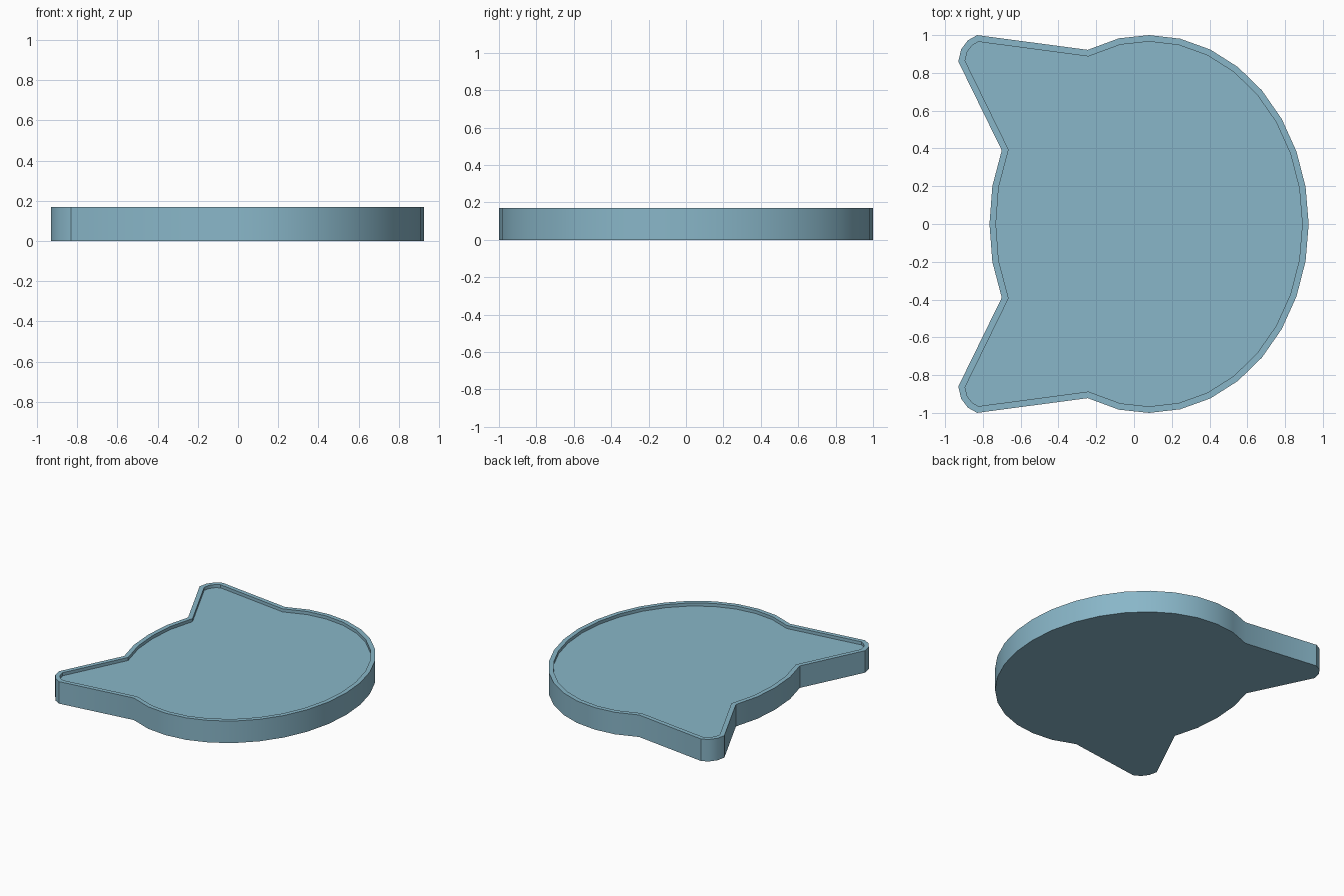
import bpy, bmesh, math
from mathutils import Vector

if "Cube" in bpy.data.objects:
    bpy.data.objects.remove(bpy.data.objects["Cube"])

HEIGHT, FLOOR, RIM = 0.17, 0.146, 0.034


def head_point(i):
    # point i on the 32-sided oval head
    a = 2 * math.pi * i / 32
    return (0.08 + 0.845 * math.cos(a), math.sin(a))


# Half outline: oval side, pointed ear with rounded tip, then brow
ear = [(-0.245, 0.922), (-0.78, 0.993), (-0.83, 1.0), (-0.88, 0.972),
       (-0.915, 0.925), (-0.93, 0.86), (-0.70, 0.39)]
half = [head_point(i) for i in range(10)] + [(-0.08, 0.983)] + ear + [(-0.75, 0.2), (-0.765, 0.0)]
half[9] = (-0.08, 0.983)
del half[10]
outline = [Vector(p) for p in half + [(x, -y) for x, y in half[-2:0:-1]]]


def inset(points, d):
    # mitred inward offset of a counter-clockwise outline
    result = []
    for i, p in enumerate(points):
        e1 = (p - points[i - 1]).normalized()
        e2 = (points[(i + 1) % len(points)] - p).normalized()
        n1, n2 = Vector((-e1.y, e1.x)), Vector((-e2.y, e2.x))
        result.append(p + (n1 + n2) * (d / (1 + n1.dot(n2))))
    return result


# Tray: flat base, outer wall, rim, inner wall and recessed floor
bm = bmesh.new()
inner = inset(outline, RIM)
rings = [[bm.verts.new((p.x, p.y, z)) for p in pts]
         for pts, z in ((outline, 0), (outline, HEIGHT), (inner, HEIGHT), (inner, FLOOR))]
n = len(outline)
for a, b in zip(rings, rings[1:]):
    for i in range(n):
        j = (i + 1) % n
        bm.faces.new((a[i], a[j], b[j], b[i]))
bm.faces.new(rings[0][::-1])
bm.faces.new(rings[-1])
bmesh.ops.triangulate(bm, faces=[f for f in bm.faces if len(f.verts) > 4])
bmesh.ops.recalc_face_normals(bm, faces=bm.faces)

mesh = bpy.data.meshes.new("cat_head_tray")
bm.to_mesh(mesh)
bm.free()
tray = bpy.data.objects.new("cat_head_tray", mesh)
bpy.context.collection.objects.link(tray)
bpy.context.view_layer.objects.active = tray
tray.select_set(True)
bpy.ops.object.shade_smooth_by_angle(angle=math.radians(30))

# Blue-grey finish
mat = bpy.data.materials.new("tray_blue")
mat.diffuse_color = (0.25, 0.47, 0.58, 1)
mat.use_nodes = True
mat.node_tree.nodes["Principled BSDF"].inputs["Base Color"].default_value = mat.diffuse_color
mesh.materials.append(mat)
